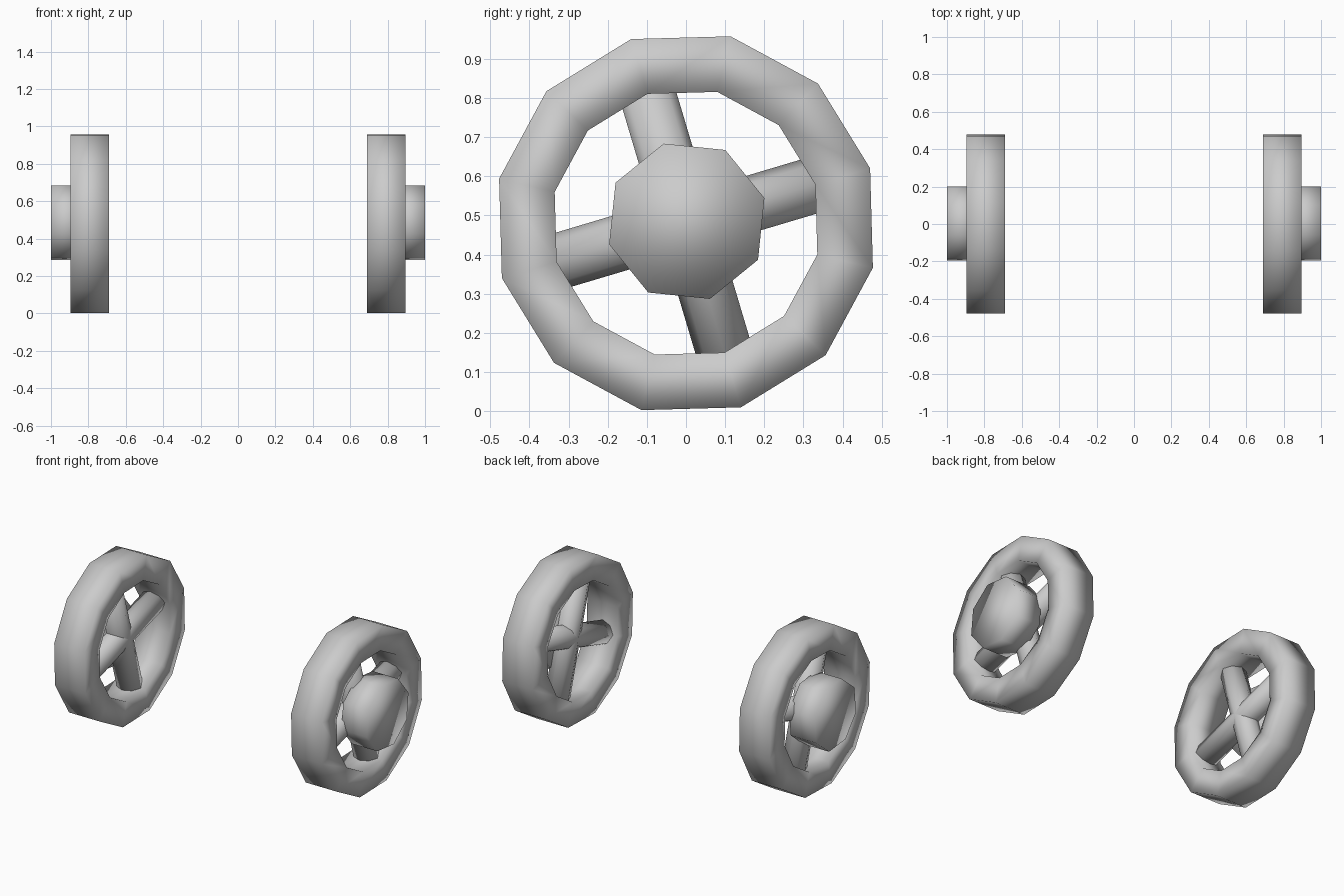
import bpy, bmesh
from math import cos, sin, pi, radians
from mathutils import Matrix

if "Cube" in bpy.data.objects:
    bpy.data.objects.remove(bpy.data.objects["Cube"])

TILT = radians(16.6)   # roll of each wheel about its axle
CZ = 0.48              # axle height


def finish(name, bm):
    bmesh.ops.recalc_face_normals(bm, faces=bm.faces)
    me = bpy.data.meshes.new(name)
    bm.to_mesh(me)
    bm.free()
    for p in me.polygons:
        p.use_smooth = True
    ob = bpy.data.objects.new(name, me)
    bpy.context.collection.objects.link(ob)
    return ob


def rim(name, x0, x1, r_out, r_in, n=12):
    # square-section ring around the x axis
    bm = bmesh.new()
    rings = []
    for i in range(n):
        a = TILT + 2 * pi * i / n
        rings.append([bm.verts.new((x, r * cos(a), CZ + r * sin(a)))
                      for x, r in ((x0, r_out), (x1, r_out), (x1, r_in), (x0, r_in))])
    for i in range(n):
        a, b = rings[i], rings[(i + 1) % n]
        for j in range(4):
            k = (j + 1) % 4
            bm.faces.new((a[j], a[k], b[k], b[j]))
    return finish(name, bm)


def cylinder(name, matrix, radius, length, sides=8):
    bm = bmesh.new()
    bmesh.ops.create_cone(bm, cap_ends=True, segments=sides, radius1=radius,
                          radius2=radius, depth=length, matrix=matrix)
    return finish(name, bm)


for side, s in (("right", 1), ("left", -1)):
    # rim
    rim(side + "_rim", s * 0.69, s * 0.895, 0.491, 0.345)
    # crossed spokes
    for i in range(2):
        m = (Matrix.Translation((s * 0.792, 0, CZ))
             @ Matrix.Rotation(TILT + i * pi / 2, 4, 'X'))
        cylinder(f"{side}_spoke_{i + 1}", m, 0.072, 0.78)
    # hub cap
    m = (Matrix.Translation((s * 0.915, 0.002, CZ + 0.005))
         @ Matrix.Rotation(TILT, 4, 'X') @ Matrix.Rotation(pi / 2, 4, 'Y'))
    cylinder(side + "_hub", m, 0.207, 0.17)
